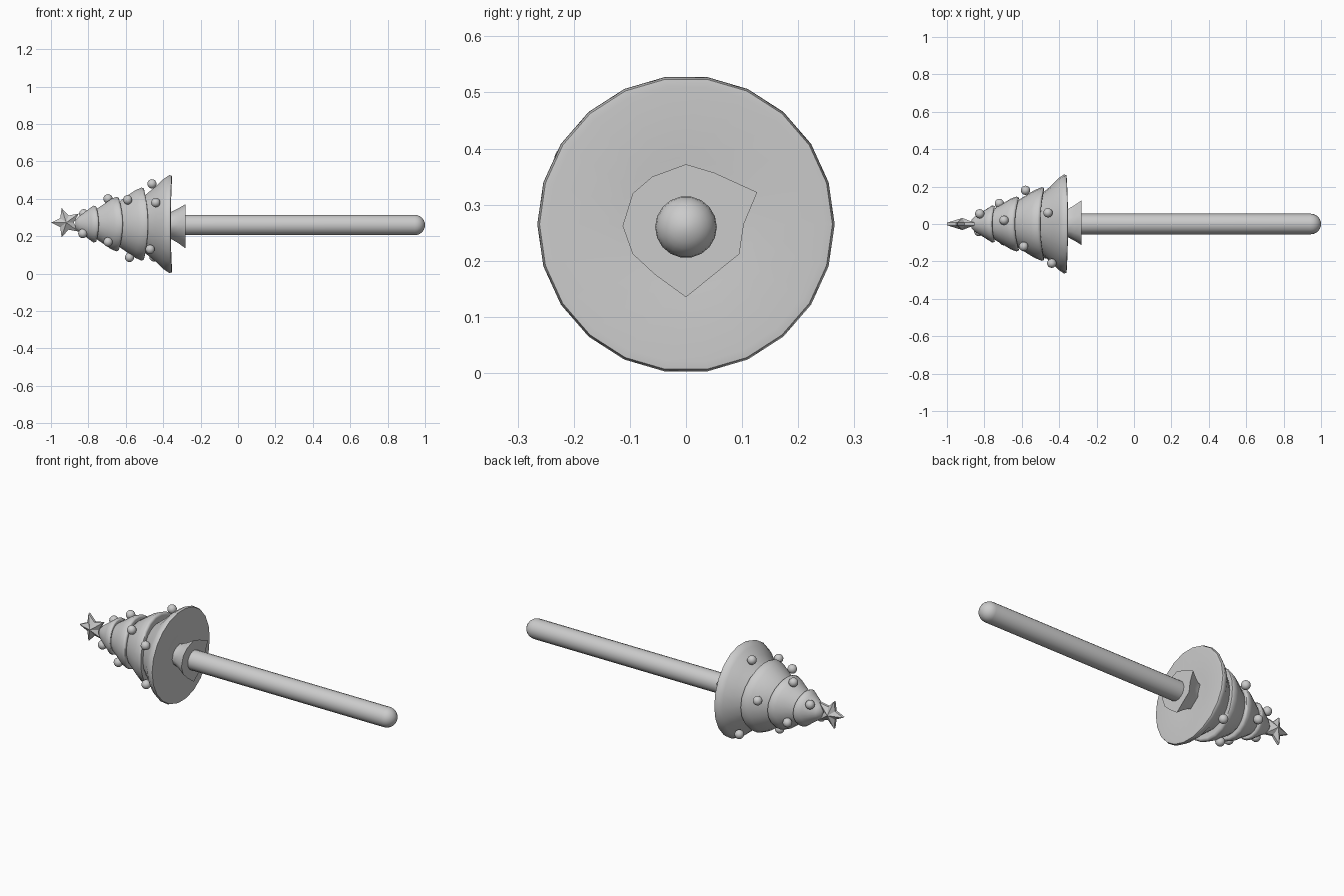
import bpy, bmesh, math
from mathutils import Matrix, Vector

cube = bpy.data.objects.get("Cube")
if cube:
    bpy.data.objects.remove(cube, do_unlink=True)

grey = bpy.data.materials.new("plain grey")
grey.use_nodes = True
COLOUR = (0.6, 0.6, 0.6, 1)
grey.diffuse_color = COLOUR
grey.node_tree.nodes["Principled BSDF"].inputs["Base Color"].default_value = COLOUR

AXIS = 0.265  # height of the tree axis


def finish(bm, name, angle=40):
    bmesh.ops.recalc_face_normals(bm, faces=bm.faces)
    mesh = bpy.data.meshes.new(name)
    bm.to_mesh(mesh)
    bm.free()
    mesh.materials.append(grey)
    obj = bpy.data.objects.new(name, mesh)
    bpy.context.collection.objects.link(obj)
    bpy.ops.object.select_all(action="DESELECT")
    obj.select_set(True)
    bpy.context.view_layer.objects.active = obj
    bpy.ops.object.shade_smooth_by_angle(angle=math.radians(angle))
    return obj


def loft(name, rings, angle=40):
    """Skin a list of equal-length point rings and cap both ends."""
    bm = bmesh.new()
    loops = [[bm.verts.new(p) for p in ring] for ring in rings]
    n = len(loops[0])
    for a, b in zip(loops, loops[1:]):
        for i in range(n):
            j = (i + 1) % n
            bm.faces.new((a[i], a[j], b[j], b[i]))
    bm.faces.new(loops[0])
    bm.faces.new(loops[-1])
    return finish(bm, name, angle)


def lathe(name, profile, sides, z=AXIS, wave=0.0, angle=40):
    """Spin (x, radius) pairs around the long axis; wave ripples the wide rim."""
    widest = max(r for _, r in profile)
    rings = []
    for x, r in profile:
        ring = []
        for i in range(sides):
            t = 2 * math.pi * i / sides
            ripple = wave * math.cos(2 * t) * (r / widest) ** 2
            ring.append((x + ripple, r * math.cos(t), z + r * math.sin(t)))
        rings.append(ring)
    return loft(name, rings, angle)


# Foliage tiers: dome profile, rolled rim, slightly hollow underside
tiers = {
    "bottom_tier": ([(-.56, .10), (-.50, .155), (-.44, .205), (-.40, .245)], -.37, .265, -.004),
    "lower_tier": ([(-.66, .09), (-.62, .13), (-.575, .16), (-.54, .182)], -.505, .197, .012),
    "upper_tier": ([(-.78, .06), (-.74, .09), (-.70, .115), (-.67, .135)], -.64, .147, .012),
    "top_tier": ([(-.87, .022), (-.85, .042), (-.82, .062), (-.79, .083)], -.765, .10, .008),
}
for name, (dome, x, r, wave) in tiers.items():
    rim = [(x, r), (x + .012, r - .004), (x + .014, r * .93), (x, r * .45)]
    lathe(name, dome + rim, 22, wave=wave, angle=60)

# Flared trunk with an irregular chipped outline (y, z about the axis)
outline = [(0, .107), (.05, .092), (.127, .057), (.103, 0), (.095, -.053), (0, -.13),
           (-.055, -.09), (-.095, -.053), (-.113, -.003), (-.095, .055), (-.06, .085)]
loft("trunk", [[(x, y * s, AXIS + z * s) for y, z in outline]
               for x, s in ((-.42, .55), (-.36, .6), (-.32, .78), (-.28, 1))])

# Round stick with a domed end
R = 0.055
dome = [(1 - R + R * math.sin(a), R * math.cos(a))
        for a in (math.pi / 2 * k / 6 for k in range(6))]
lathe("stick", [(-.36, R)] + dome + [(1, .004)], 18, z=.26)

# Five-pointed star, pillowed towards the middle of both faces
bm = bmesh.new()
centre = Vector((-.918, 0, .273))
border = []
for i in range(10):
    t = math.pi + i * math.pi / 5
    rad = .082 if i % 2 == 0 else .04
    border.append([bm.verts.new(centre + Vector((rad * math.cos(t), y, rad * math.sin(t))))
                   for y in (-.007, .007)])
for side, y in enumerate((-.032, .032)):
    hub = bm.verts.new(centre + Vector((0, y, 0)))
    for i in range(10):
        bm.faces.new((hub, border[i][side], border[(i + 1) % 10][side]))
for i in range(10):
    a, b = border[i], border[(i + 1) % 10]
    bm.faces.new((a[0], b[0], b[1], a[1]))
finish(bm, "star", 30)

# Baubles scattered over the tiers
baubles = [(-.46, .06, .48), (-.44, -.21, .38), (-.59, -.12, .395), (-.695, .02, .40),
           (-.58, .18, .325), (-.825, .055, .32), (-.72, .11, .21), (-.45, .16, .09),
           (-.695, -.09, .17), (-.83, -.04, .215), (-.58, -.02, .087), (-.47, -.16, .13)]
for k, place in enumerate(baubles):
    bm = bmesh.new()
    bmesh.ops.create_uvsphere(bm, u_segments=14, v_segments=10, radius=.025,
                              matrix=Matrix.Translation(place))
    finish(bm, f"bauble_{k + 1}", 60)
